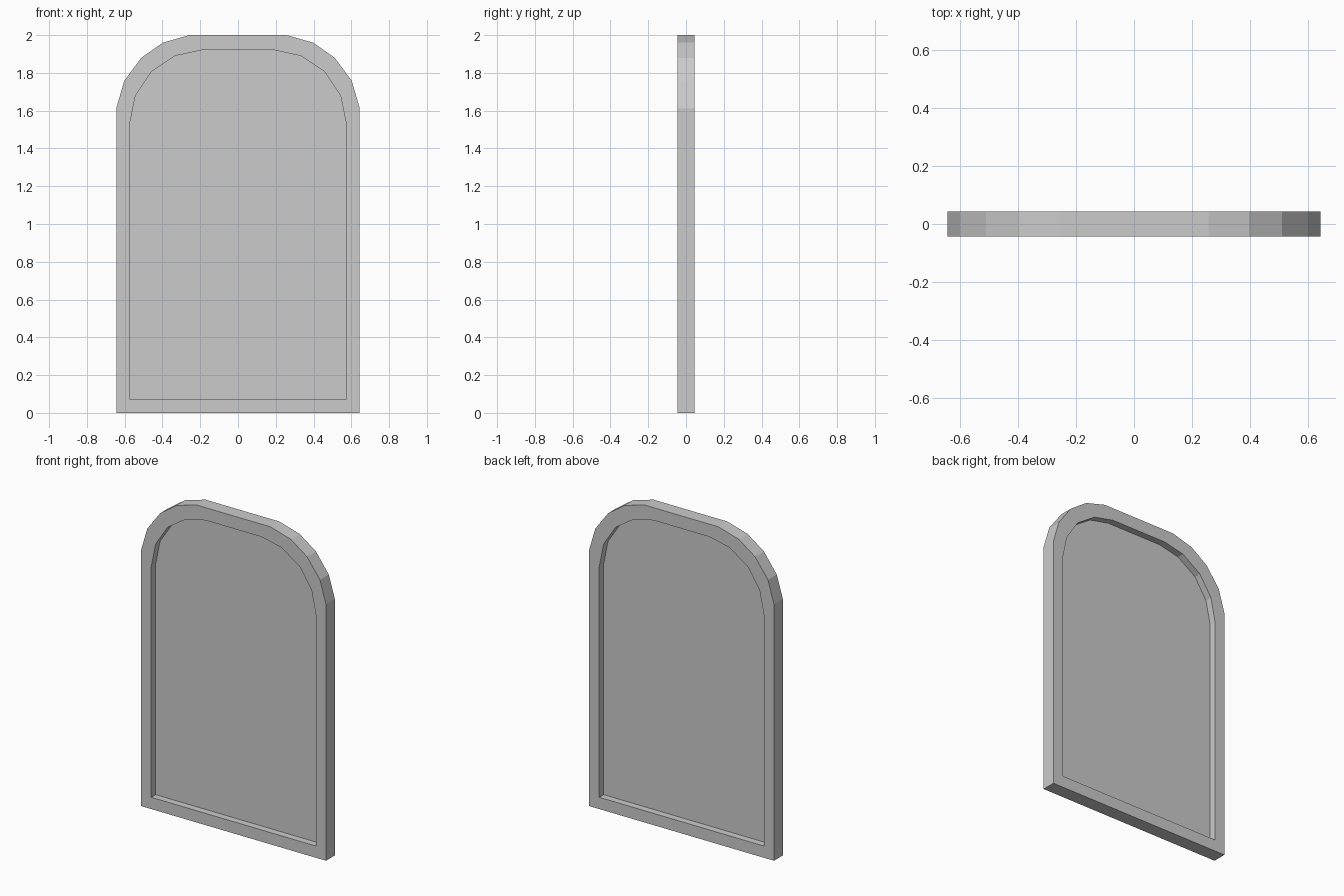
import bpy, bmesh

if "Cube" in bpy.data.objects:
    bpy.data.objects.remove(bpy.data.objects["Cube"])

HALF_DEPTH = 0.044

# Right-hand halves of the arched outlines (x, z), bottom to top
OUTER = [(0.644, 0), (0.644, 1.615), (0.602, 1.758), (0.512, 1.88), (0.398, 1.96), (0.257, 2.0)]
INNER = [(0.574, 0.074), (0.574, 1.527), (0.543, 1.678), (0.46, 1.805), (0.332, 1.89), (0.195, 1.92)]


def mirrored(half):
    return half + [(-x, z) for x, z in reversed(half)]


def finish(bm, name):
    bmesh.ops.recalc_face_normals(bm, faces=bm.faces)
    mesh = bpy.data.meshes.new(name)
    bm.to_mesh(mesh)
    bm.free()
    obj = bpy.data.objects.new(name, mesh)
    bpy.context.collection.objects.link(obj)
    return obj


def ring(bm, outline, y):
    return [bm.verts.new((x, y, z)) for x, z in outline]


outer, inner = mirrored(OUTER), mirrored(INNER)

# Arched frame: four outline rings bridged into a closed rectangular section
bm = bmesh.new()
rings = [ring(bm, outer, -HALF_DEPTH), ring(bm, outer, HALF_DEPTH),
         ring(bm, inner, HALF_DEPTH), ring(bm, inner, -HALF_DEPTH)]
n = len(outer)
for a, b in zip(rings, rings[1:] + rings[:1]):
    for i in range(n):
        j = (i + 1) % n
        bm.faces.new((a[i], a[j], b[j], b[i]))
finish(bm, "arched_frame")

# Thin pane halfway through the frame
bm = bmesh.new()
bm.faces.new(ring(bm, inner, 0))
finish(bm, "pane")
